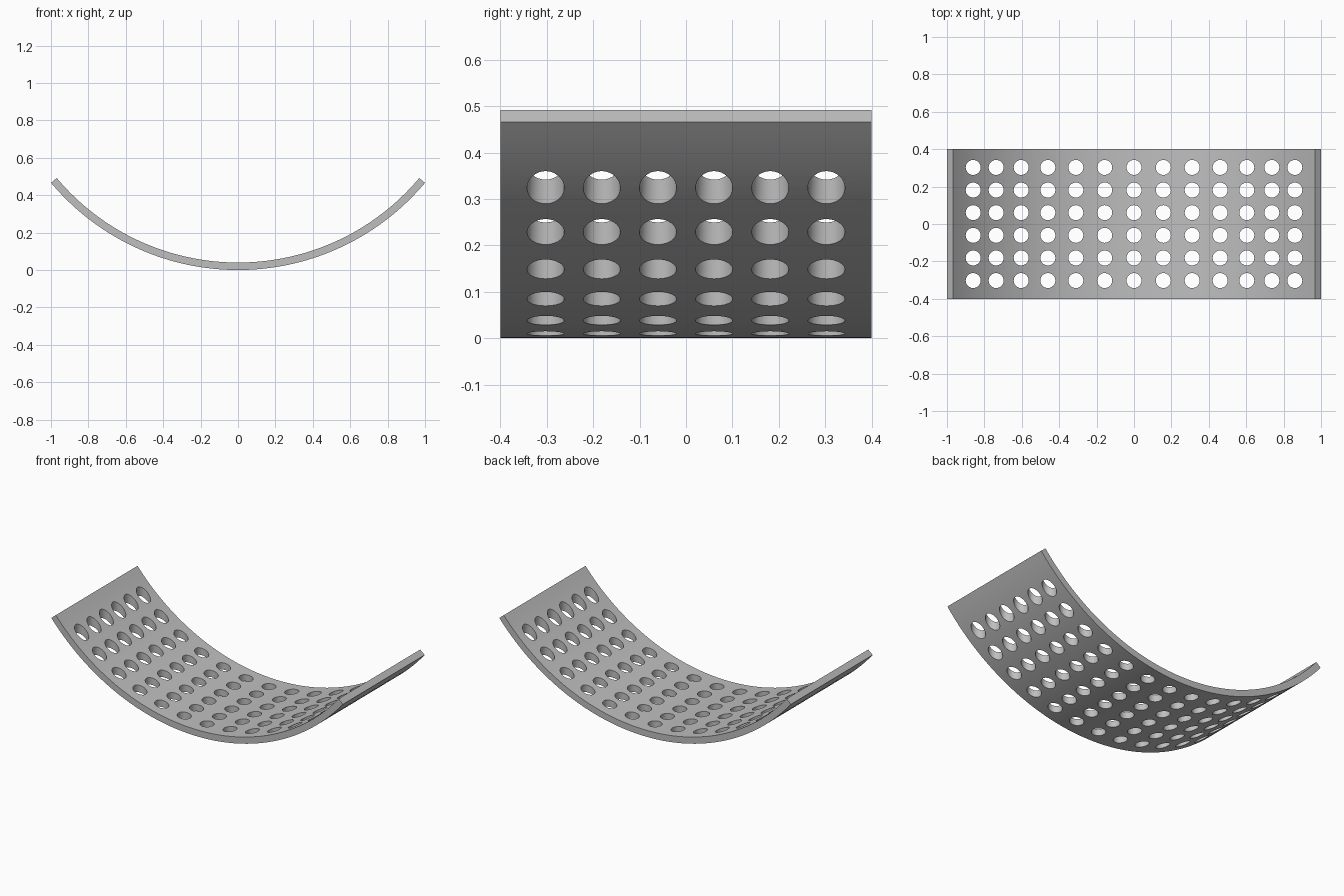
import bpy, bmesh
from math import sin, cos, radians
from mathutils import Matrix

if "Cube" in bpy.data.objects:
    bpy.data.objects.remove(bpy.data.objects["Cube"])

R_OUT, THICK, HALF_ANGLE, HALF_WIDTH = 1.305, 0.04, 50, 0.4
SEGMENTS = 72
HOLE_R, HOLE_STEP, ROW_STEP = 0.04, 7, 0.121

grey = bpy.data.materials.new("grey metal")
grey.use_nodes = True
colour = (0.52, 0.52, 0.52, 1)
grey.diffuse_color = colour
grey.node_tree.nodes["Principled BSDF"].inputs["Base Color"].default_value = colour


def make_object(name, bm):
    bmesh.ops.recalc_face_normals(bm, faces=bm.faces)
    mesh = bpy.data.meshes.new(name)
    bm.to_mesh(mesh)
    bm.free()
    mesh.materials.append(grey)
    obj = bpy.data.objects.new(name, mesh)
    bpy.context.collection.objects.link(obj)
    return obj


def arc(radius):
    angles = [radians(HALF_ANGLE * (2 * i / SEGMENTS - 1)) for i in range(SEGMENTS + 1)]
    return [(radius * sin(a), -HALF_WIDTH, R_OUT - radius * cos(a)) for a in angles]


# Curved plate: arc profile pulled across the width
bm = bmesh.new()
outline = arc(R_OUT) + arc(R_OUT - THICK)[::-1]
profile = bm.faces.new([bm.verts.new(p) for p in outline])
pulled = bmesh.ops.extrude_face_region(bm, geom=[profile], use_keep_orig=True)
moved = [v for v in pulled["geom"] if isinstance(v, bmesh.types.BMVert)]
bmesh.ops.translate(bm, verts=moved, vec=(0, 2 * HALF_WIDTH, 0))
plate = make_object("curved_plate", bm)

# Upright hole cutters, evenly spaced along the arc
bm = bmesh.new()
for column in range(-6, 7):
    x = (R_OUT - THICK / 2) * sin(radians(column * HOLE_STEP))
    for row in range(6):
        place = Matrix.Translation((x, (row - 2.5) * ROW_STEP, 0.3))
        bmesh.ops.create_cone(bm, cap_ends=True, segments=32, radius1=HOLE_R,
                              radius2=HOLE_R, depth=1, matrix=place)
cutter = make_object("hole_cutters", bm)
cutter.hide_render = True

# Perforate the plate
cut = plate.modifiers.new("holes", "BOOLEAN")
cut.operation = "DIFFERENCE"
cut.solver = "EXACT"
cut.object = cutter
bpy.ops.object.select_all(action="DESELECT")
plate.select_set(True)
bpy.context.view_layer.objects.active = plate
bpy.ops.object.modifier_apply(modifier=cut.name)
bpy.data.objects.remove(cutter)
bpy.ops.object.shade_smooth_by_angle(angle=radians(30))
